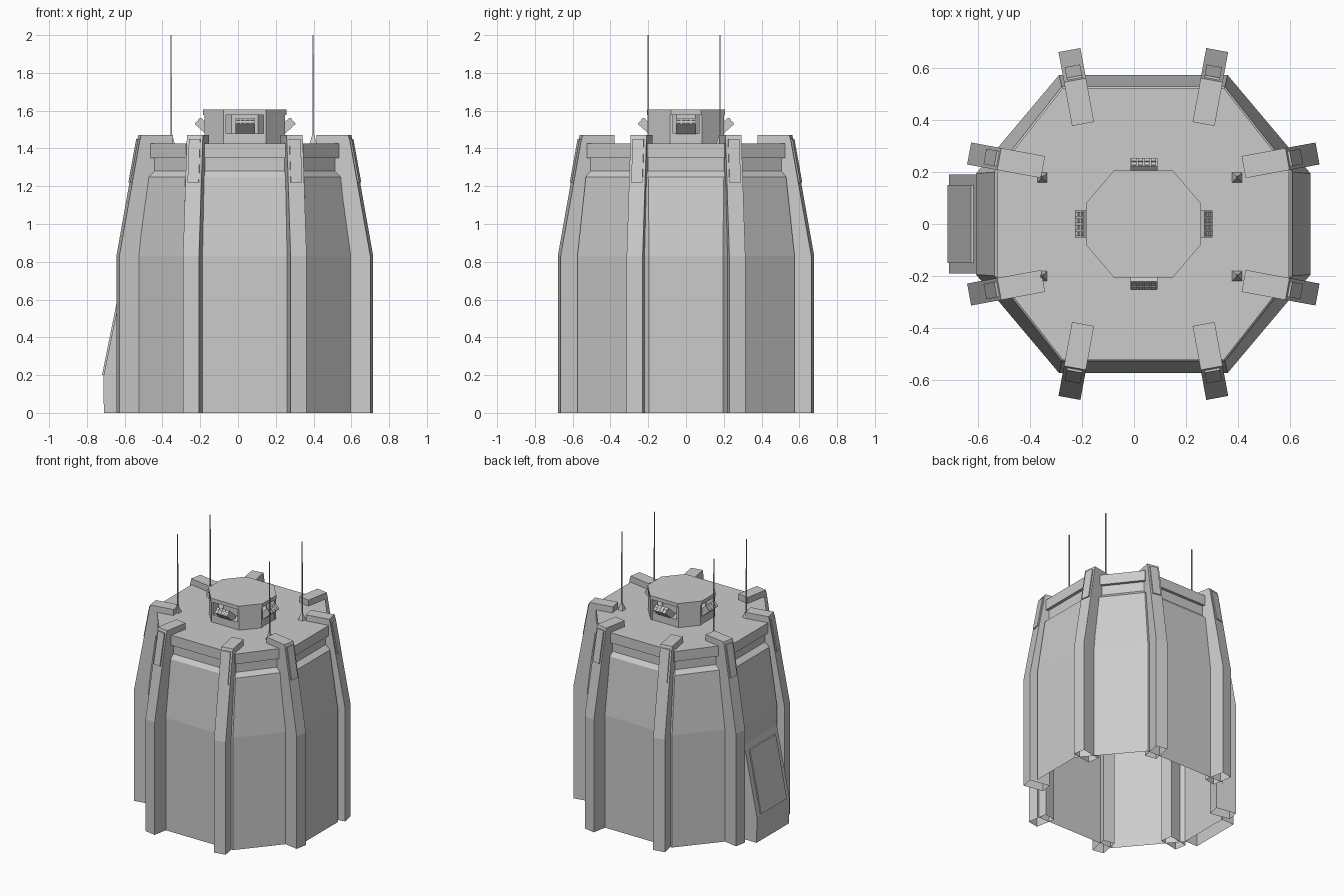
import bpy, bmesh, math
from mathutils import Matrix, Vector

if "Cube" in bpy.data.objects:
    bpy.data.objects.remove(bpy.data.objects["Cube"])

CX = 0.036  # tower axis (the door bulge shifts it off zero)


def finish(name, bm):
    bmesh.ops.recalc_face_normals(bm, faces=bm.faces)
    me = bpy.data.meshes.new(name)
    bm.to_mesh(me)
    bm.free()
    ob = bpy.data.objects.new(name, me)
    bpy.context.collection.objects.link(ob)
    return ob


def drop_bottom(bm):
    low = [f for f in bm.faces if all(v.co.z < 1e-4 for v in f.verts)]
    bmesh.ops.delete(bm, geom=low, context='FACES')


def octagon(hx, hy, fx, fy):
    """Half sizes and half lengths of the front and side edges."""
    return [(fx, -hy), (hx, -fy), (hx, fy), (fx, hy),
            (-fx, hy), (-hx, fy), (-hx, -fy), (-fx, -hy)]


def loft(name, rings, open_bottom=False):
    """rings: list of (outline, z)."""
    bm = bmesh.new()
    loops = [[bm.verts.new((CX + x, y, z)) for x, y in pts] for pts, z in rings]
    n = len(loops[0])
    for a, b in zip(loops, loops[1:]):
        for i in range(n):
            j = (i + 1) % n
            bm.faces.new((a[i], a[j], b[j], b[i]))
    bm.faces.new(loops[-1])
    if not open_bottom:
        bm.faces.new(loops[0])
    return finish(name, bm)


def slab(name, profile, width, mat, open_bottom=False):
    """Side profile (outward, up) extruded across its width."""
    bm = bmesh.new()
    a, b = [[bm.verts.new((d, s * width / 2, z)) for d, z in profile] for s in (-1, 1)]
    bm.faces.new(a)
    bm.faces.new(b)
    n = len(a)
    for i in range(n):
        j = (i + 1) % n
        bm.faces.new((a[i], a[j], b[j], b[i]))
    if open_bottom:
        drop_bottom(bm)
    bm.transform(mat)
    return finish(name, bm)


def place(x, y, angle):
    return Matrix.Translation((CX + x, y, 0)) @ Matrix.Rotation(math.radians(angle), 4, 'Z')


# Tower shell, open underneath, with recessed neck and cap lip
base = octagon(0.645, 0.575, 0.325, 0.195)
loft("tower_shell", [
    (base, 0), (base, 0.83),
    (octagon(0.575, 0.53, 0.315, 0.20), 1.25),
    (octagon(0.54, 0.505, 0.30, 0.20), 1.28),
    (octagon(0.54, 0.505, 0.30, 0.20), 1.35),
    (octagon(0.562, 0.525, 0.31, 0.205), 1.35),
    (octagon(0.562, 0.525, 0.31, 0.205), 1.425)], True)

# Eight buttress ribs hooking over the roof, each with a raised plate
rib = [(0, 0), (0, 0.83), (-0.11, 1.44), (-0.118, 1.47), (-0.29, 1.47),
       (-0.29, 1.42), (-0.2, 1.38), (-0.15, 0.83), (-0.15, 0)]
plate = [(-0.062, 1.22), (-0.104, 1.45), (-0.12, 1.45), (-0.085, 1.22)]
for sx in (-1, 1):
    for sy in (-1, 1):
        spots = ((sx * 0.285, sy * 0.671, math.degrees(math.atan2(sy * 0.98, sx * 0.18))),
                 (sx * 0.672, sy * 0.272, math.degrees(math.atan2(sy * 0.18, sx * 0.98))))
        for x, y, ang in spots:
            slab("rib", rib, 0.086, place(x, y, ang), True)
            slab("rib_plate", plate, 0.06, place(x, y, ang))

# Sloping entrance on the left side
door = Matrix.Translation((0, 0, 0)) @ Matrix.Rotation(math.pi, 4, 'Z')
slab("entrance_housing", [(0.71, 0), (0.713, 0.19), (0.605, 0.72), (0.605, 0)], 0.38, door, True)
slab("entrance_door", [(0.702, 0.2), (0.72, 0.2), (0.629, 0.65), (0.61, 0.65)], 0.30, door)

# Roof turret: sill, core, roof plate
sill = octagon(0.21, 0.198, 0.11, 0.08)
loft("turret_sill", [(sill, 1.42), (sill, 1.48)])
core = octagon(0.125, 0.12, 0.07, 0.05)
loft("turret_core", [(core, 1.47), (core, 1.59)])
roof = octagon(0.222, 0.207, 0.113, 0.08)
loft("turret_roof", [(roof, 1.578), (roof, 1.605)])

# Four corner pillars under the turret roof
pillar = [(0.10, 0.20), (0.113, 0.20), (0.214, 0.085), (0.214, 0.07), (0.15, 0.07), (0.10, 0.13)]
for sx in (-1, 1):
    for sy in (-1, 1):
        pts = [(sx * x, sy * y) for x, y in pillar]
        loft("turret_pillar", [(pts, 1.425), (pts, 1.58)])


def box(name, size, mat):
    bm = bmesh.new()
    bmesh.ops.create_cube(bm, size=1, matrix=mat @ Matrix.Diagonal((*size, 1)))
    return finish(name, bm)


# Tilted floodlights in the four openings, each with a 4 x 2 lens grid
for k in range(4):
    reach = 0.25 if k % 2 == 0 else 0.238
    m = (Matrix.Translation((CX + 0.002, 0, 0)) @ Matrix.Rotation(k * math.pi / 2, 4, 'Z')
         @ Matrix.Translation((reach, 0, 1.545)) @ Matrix.Rotation(math.radians(-42), 4, 'Y'))
    box("floodlight", (0.10, 0.104, 0.046), m @ Matrix.Translation((-0.05, 0, 0)))
    for i in range(4):
        for j in range(2):
            off = Vector((0, (i - 1.5) * 0.025, (j - 0.5) * 0.022))
            box("floodlight_lens", (0.008, 0.019, 0.016), m @ Matrix.Translation(off))

# Four antennas on pyramid feet
for x in (-0.354, 0.398):
    for y in (-0.2, 0.18):
        for name, r1, r2, z0, z1 in (("antenna_foot", 0.029, 0.006, 1.42, 1.475),
                                     ("antenna_mast", 0.0055, 0.004, 1.47, 2.0)):
            bm = bmesh.new()
            bmesh.ops.create_cone(
                bm, cap_ends=True, segments=4, radius1=r1, radius2=r2, depth=z1 - z0,
                matrix=Matrix.Translation((x, y, (z0 + z1) / 2)) @ Matrix.Rotation(math.pi / 4, 4, 'Z'))
            finish(name, bm)
